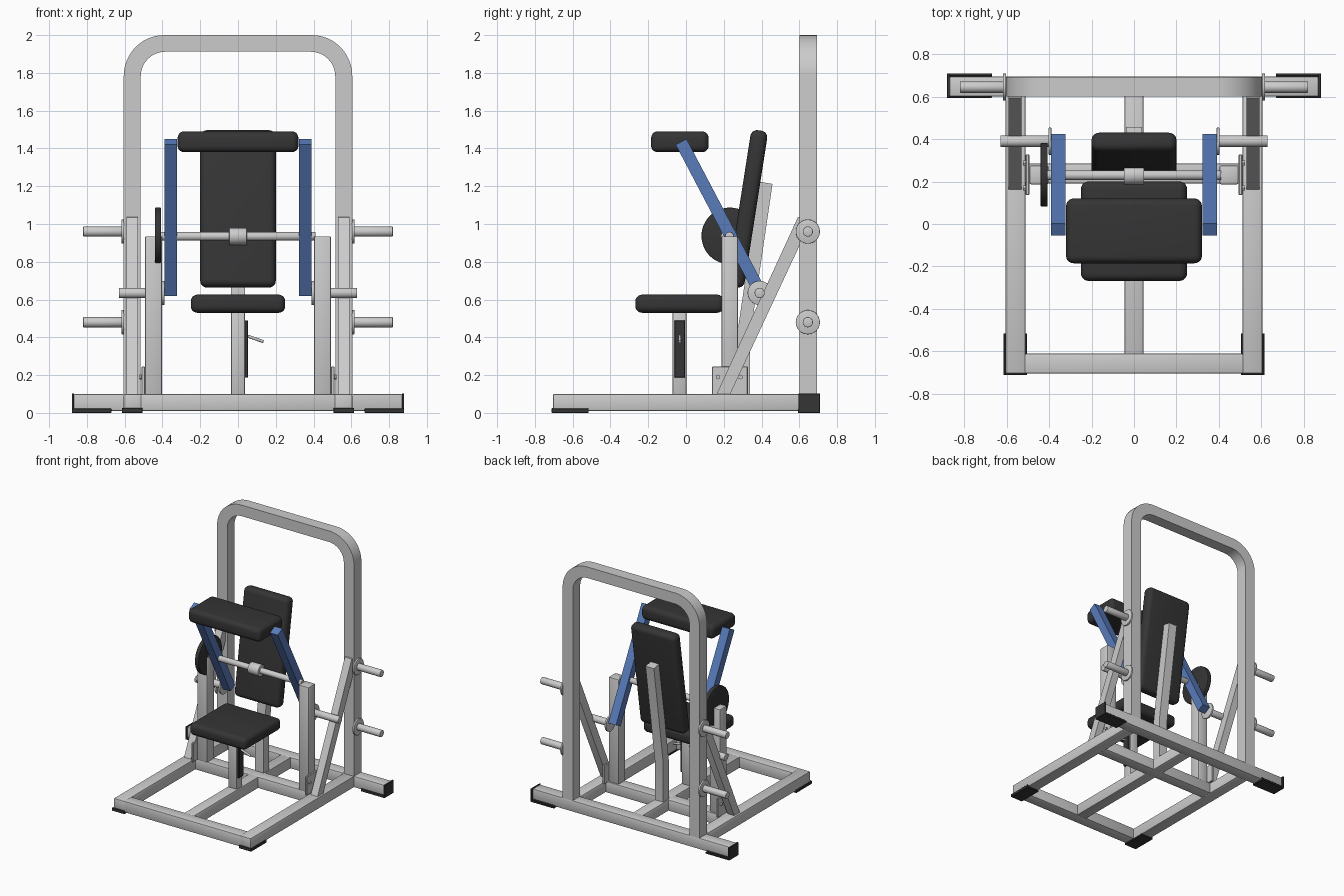
import bpy, bmesh, math
from mathutils import Vector, Matrix

if "Cube" in bpy.data.objects:
    bpy.data.objects.remove(bpy.data.objects["Cube"])


def material(name, rgb):
    m = bpy.data.materials.new(name)
    m.diffuse_color = (*rgb, 1)
    m.use_nodes = True
    m.node_tree.nodes["Principled BSDF"].inputs["Base Color"].default_value = m.diffuse_color
    return m


DARK = material("black_rubber", (0.035, 0.035, 0.035))
BLUE = material("blue_paint", (0.10, 0.20, 0.50))


def finish(name, bm, bevel=0, segs=2, mat=None):
    if bevel:
        edges = [e for e in bm.edges if e.calc_face_angle(0) > 0.5]
        bmesh.ops.bevel(bm, geom=edges, offset=bevel, segments=segs, profile=0.5, affect='EDGES')
    bmesh.ops.recalc_face_normals(bm, faces=bm.faces)
    me = bpy.data.meshes.new(name)
    bm.to_mesh(me)
    bm.free()
    ob = bpy.data.objects.new(name, me)
    bpy.context.collection.objects.link(ob)
    if mat:
        me.materials.append(mat)
    bpy.ops.object.select_all(action='DESELECT')
    ob.select_set(True)
    bpy.context.view_layer.objects.active = ob
    bpy.ops.object.shade_smooth_by_angle(angle=math.radians(35))
    return ob


def box(name, x, y, z, bevel=0.008, segs=2, mat=None, tilt=0):
    """Box from (min, max) ranges, tilted about x through its centre."""
    bm = bmesh.new()
    bmesh.ops.create_cube(bm, size=1)
    for v in bm.verts:
        v.co = Vector(v.co[i] * (r[1] - r[0]) for i, r in enumerate((x, y, z)))
    ob = finish(name, bm, bevel, segs, mat)
    centre = Vector((sum(x) / 2, sum(y) / 2, sum(z) / 2))
    ob.data.transform(Matrix.Translation(centre) @ Matrix.Rotation(tilt, 4, 'X'))
    return ob


def prism(name, pts, lo, hi, axis='x', bevel=0.008, mat=None):
    """Extrude a (y, z) or (x, z) outline along the other axis."""
    bm = bmesh.new()
    put = (lambda p, d: (d, p[0], p[1])) if axis == 'x' else (lambda p, d: (p[0], d, p[1]))
    rings = [[bm.verts.new(put(p, d)) for p in pts] for d in (lo, hi)]
    n = len(pts)
    for r in rings:
        bm.faces.new(r)
    for i in range(n):
        j = (i + 1) % n
        bm.faces.new((rings[0][i], rings[0][j], rings[1][j], rings[1][i]))
    return finish(name, bm, bevel, 2, mat)


def rod(name, a, b, r, mat=None, bevel=0.003, sides=32):
    a, b = Vector(a), Vector(b)
    bm = bmesh.new()
    bmesh.ops.create_cone(bm, cap_ends=True, segments=sides, radius1=r, radius2=r, depth=(b - a).length)
    ob = finish(name, bm, bevel, 2, mat)
    rot = (b - a).to_track_quat('Z', 'Y').to_matrix().to_4x4()
    ob.data.transform(Matrix.Translation((a + b) / 2) @ rot)
    return ob


def sided(s, lo, hi):
    return tuple(sorted((s * lo, s * hi)))


# base frame
TUBE = (0.01, 0.1)
box("rear_base_rail", (-0.87, 0.87), (0.6, 0.695), TUBE)
box("front_base_rail", (-0.515, 0.515), (-0.705, -0.61), TUBE)
box("middle_base_rail", (-0.515, 0.515), (0.19, 0.285), TUBE)
box("centre_base_rail", (-0.045, 0.045), (-0.615, 0.605), TUBE)

# rear arch: outer outline then inner outline back
def arch_outline(x, top, r):
    arc = [(-x, 0.095)]
    for sx, start in ((-1, 180), (1, 90)):
        for i in range(13):
            t = math.radians(start - 7.5 * i)
            arc.append((sx * (x - r) + r * math.cos(t), top - r + r * math.sin(t)))
    return arc + [(x, 0.095)]


outline = arch_outline(0.605, 2.0, 0.215) + arch_outline(0.515, 1.912, 0.13)[::-1]
prism("rear_arch", outline, 0.6, 0.693, 'y', 0.012)


def weight_horn(label, s, x0, x1, y, z):
    rod(label + "_flange", (s * x0, y, z), (s * (x0 + 0.014), y, z), 0.064)
    rod(label + "_peg", (s * x0, y, z), (s * x1, y, z), 0.027, bevel=0.004)


for s, side in ((-1, "left"), (1, "right")):
    box(side + "_base_rail", sided(s, 0.51, 0.605), (-0.705, 0.605), TUBE)

    # rubber feet on the four rail ends
    box(side + "_rear_foot_sole", sided(s, 0.67, 0.88), (0.595, 0.71), (0, 0.012), 0.002, 1, DARK)
    box(side + "_rear_foot_end", sided(s, 0.868, 0.88), (0.595, 0.71), (0, 0.103), 0.002, 1, DARK)
    for y in (0.593, 0.695):
        box(side + "_rear_foot_lip", sided(s, 0.67, 0.88), (y, y + 0.008), (0, 0.022), 0.002, 1, DARK)
    box(side + "_front_foot_sole", sided(s, 0.505, 0.615), (-0.71, -0.515), (0, 0.012), 0.002, 1, DARK)
    box(side + "_front_foot_end", sided(s, 0.505, 0.615), (-0.712, -0.703), (0, 0.025), 0.002, 1, DARK)
    box(side + "_front_foot_lip", sided(s, 0.605, 0.615), (-0.71, -0.515), (0, 0.022), 0.002, 1, DARK)

    # pivot upright with bolted bracket
    box(side + "_pivot_upright", sided(s, 0.402, 0.493), (0.187, 0.275), (0.095, 0.935))
    box(side + "_bracket", sided(s, 0.493, 0.51), (0.137, 0.327), (0.095, 0.245), 0.003, 1)
    for y in (0.17, 0.287):
        rod(side + "_bracket_bolt", (s * 0.505, y, 0.19), (s * 0.522, y, 0.19), 0.013, sides=6, bevel=0)

    # diagonal brace up to the arch
    brace = [(0.16, 0.095), (0.232, 0.095), (0.605, 0.895), (0.605, 1.04), (0.592, 1.035)]
    prism(side + "_brace", brace, *sided(s, 0.53, 0.59))

    # storage horns on the arch
    for z in (0.96, 0.48):
        weight_horn(side + "_storage", s, 0.603, 0.82, 0.645, z)

    # swinging arm with loading horn
    a, b = Vector((-0.026, 1.435)), Vector((0.395, 0.635))
    d = (b - a).normalized()
    n = Vector((-d.y, d.x)) * 0.0325
    prism(side + "_swing_arm", [a + n, b + n, b - n, a - n], *sided(s, 0.322, 0.39), mat=BLUE)
    weight_horn(side + "_loading", s, 0.389, 0.63, 0.39, 0.635)

# pivot axle, collar and cam disc
rod("pivot_axle", (-0.41, 0.23, 0.935), (0.41, 0.23, 0.935), 0.023)
rod("pivot_collar", (-0.047, 0.23, 0.935), (0.047, 0.23, 0.935), 0.045)
rod("cam_disc", (-0.44, 0.232, 0.937), (-0.407, 0.232, 0.937), 0.15, DARK, 0.005, 48)

# back support post and back pad
post = [(0.27, 0.095), (0.34, 0.095), (0.34, 0.41), (0.458, 1.212), (0.39, 1.224), (0.27, 0.41)]
prism("back_support_post", post, -0.037, 0.037)
box("back_pad", (-0.2, 0.2), (0.281, 0.371), (0.66, 1.5), 0.035, 5, DARK, tilt=-0.155)

# arm-mounted press pad
box("press_pad", (-0.32, 0.32), (-0.185, 0.12), (1.38, 1.49), 0.035, 5, DARK)

# seat, post and height adjuster
box("seat", (-0.25, 0.25), (-0.268, 0.2), (0.53, 0.626), 0.035, 5, DARK)
box("seat_post", (-0.037, 0.037), (-0.072, 0.003), (0.095, 0.54))
box("adjuster_plate", (0.035, 0.053), (-0.062, -0.005), (0.187, 0.49), 0.003, 1, DARK)
rod("adjuster_lever", (0.05, -0.033, 0.407), (0.135, -0.033, 0.377), 0.008, sides=16)
